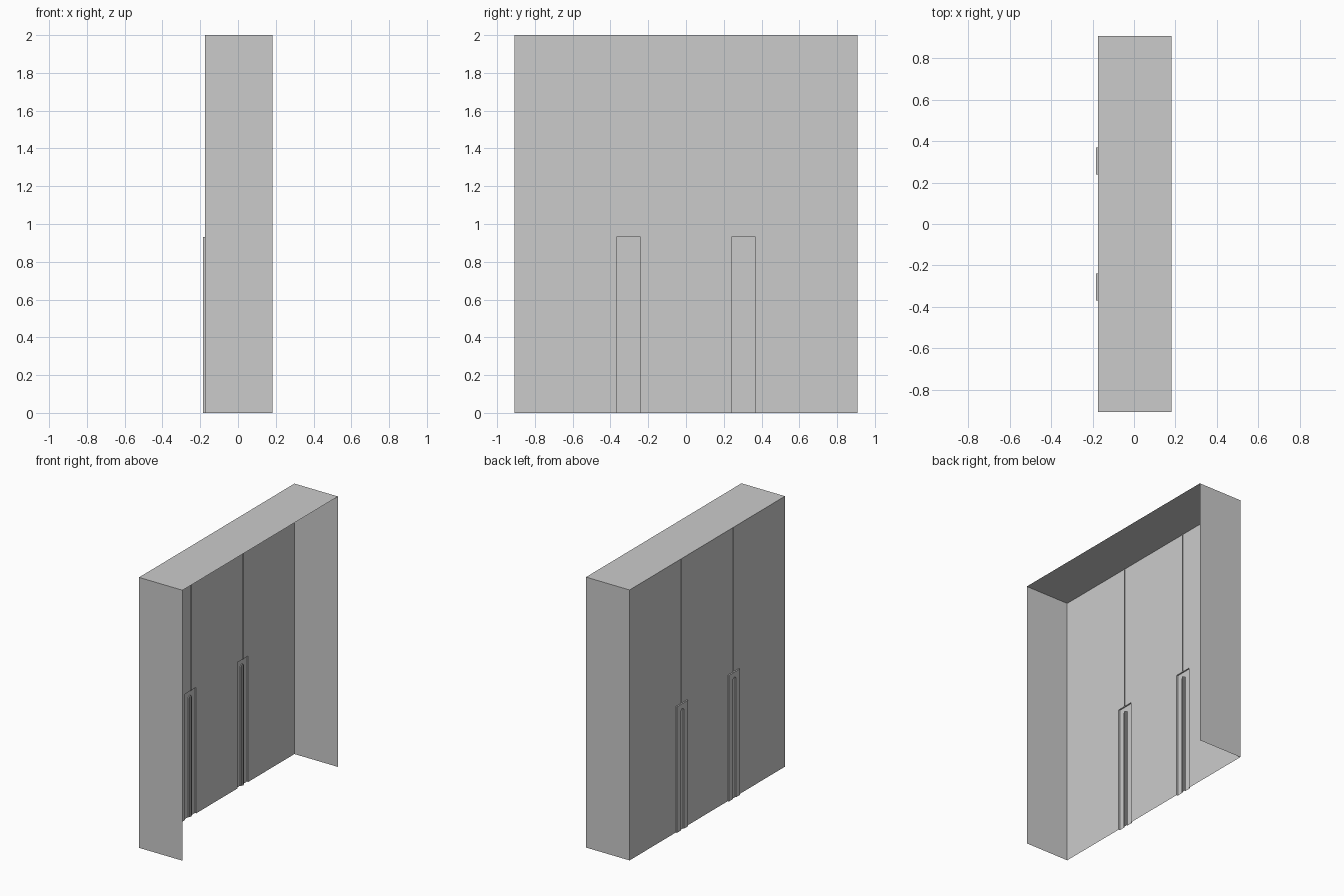
import bpy, math

if "Cube" in bpy.data.objects:
    bpy.data.objects.remove(bpy.data.objects["Cube"])

XW, XP, XS, XF = -0.174, -0.184, -0.177, 0.182   # wall, pressed plate, slot floor, front opening
W, H = 0.908, 2.0                               # half width, height
YC, PW, PH = 0.304, 0.064, 0.932                # seam position, plate half width, plate height
SW, SH, G = 0.017, 0.895, 0.003                 # slot half width, slot height, seam half width


def make(name, faces):
    verts, idx = [], []
    for f in faces:
        idx.append(list(range(len(verts), len(verts) + len(f))))
        verts += f
    me = bpy.data.meshes.new(name)
    me.from_pydata(verts, [], idx)
    ob = bpy.data.objects.new(name, me)
    bpy.context.collection.objects.link(ob)
    return ob


def flat(path, x):
    return [(x, y, z) for y, z in path]


def strip(path, xa, xb):
    return [[(xa, *a), (xa, *b), (xb, *b), (xb, *a)] for a, b in zip(path, path[1:])]


# open cabinet shell: two sides and a top
for s, n in ((-1, "left_side"), (1, "right_side")):
    make(n, [[(XW, s * W, 0), (XF, s * W, 0), (XF, s * W, H), (XW, s * W, H)]])
make("top_panel", [[(XW, -W, H), (XF, -W, H), (XF, W, H), (XW, W, H)]])

# back wall panels, notched around the pressed plates
a, b = YC - PW, YC + PW
make("centre_panel", [flat([(-a, 0), (a, 0), (a, PH), (YC - G, PH), (YC - G, H),
                            (-YC + G, H), (-YC + G, PH), (-a, PH)], XW)])
for s, n in ((-1, "left_panel"), (1, "right_panel")):
    make(n, [flat([(s * b, 0), (s * W, 0), (s * W, H), (s * (YC + G), H),
                   (s * (YC + G), PH), (s * b, PH)], XW)])

for s, n in ((-1, "left"), (1, "right")):
    c = s * YC
    outer = [(c - PW, 0), (c - PW, PH), (c + PW, PH), (c + PW, 0)]
    arc = [(c - SW * math.cos(math.pi * i / 10), SH - SW + SW * math.sin(math.pi * i / 10))
           for i in range(11)]
    slot = [(c - SW, 0)] + arc + [(c + SW, 0)]
    # pressed plate with its rim and round-topped slot
    make(n + "_plate", [flat(outer + slot[::-1], XP)] + strip(outer, XW, XP))
    make(n + "_slot", [flat(slot, XS)] + strip(slot, XP, XS))
    # narrow seam groove above the plate and down the slot
    for part, x0, z0, z1 in (("seam", XW, PH, H), ("slot_seam", XS, 0, SH - 0.004)):
        x1 = x0 + 0.006
        make(n + "_" + part, strip([(c - G, z0), (c - G, z1)], x0, x1)
             + strip([(c + G, z0), (c + G, z1)], x0, x1)
             + [flat([(c - G, z0), (c + G, z0), (c + G, z1), (c - G, z1)], x1)])
